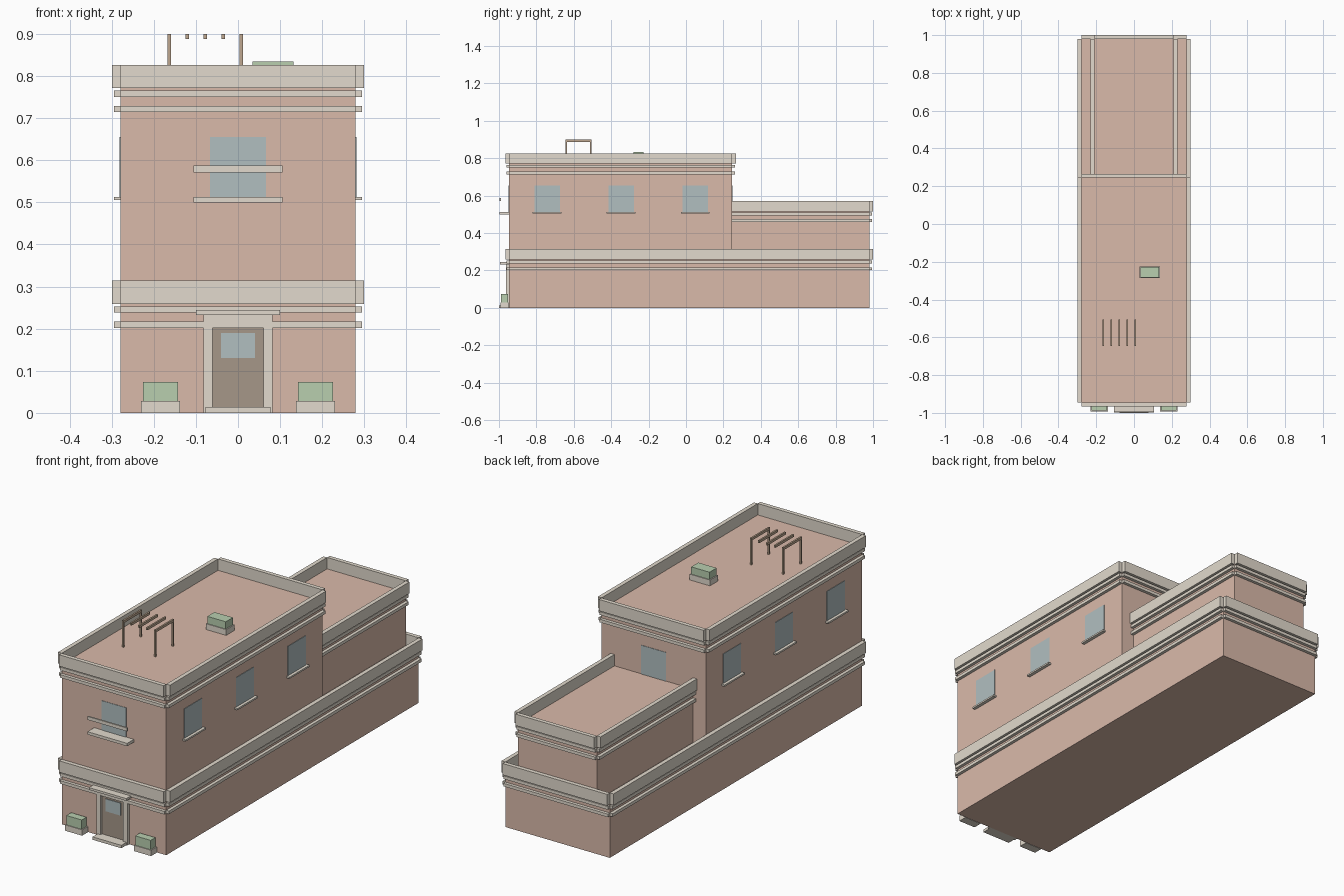
import bpy

if "Cube" in bpy.data.objects:
    bpy.data.objects.remove(bpy.data.objects["Cube"])


def material(name, rgb):
    m = bpy.data.materials.new(name)
    m.diffuse_color = (*rgb, 1)
    m.use_nodes = True
    m.node_tree.nodes["Principled BSDF"].inputs["Base Color"].default_value = m.diffuse_color
    return m


BRICK = material("brick", (0.70, 0.49, 0.40))
STONE = material("stone", (0.76, 0.70, 0.61))
GLASS = material("glass", (0.44, 0.52, 0.53))
WOOD = material("wood", (0.38, 0.31, 0.25))
TIMBER = material("timber", (0.52, 0.39, 0.28))
LEAF = material("leaf", (0.48, 0.62, 0.43))


def box(name, x, y, z, mat):
    """Box spanning the (min, max) pairs x, y, z."""
    verts = [(a, b, c) for a in x for b in y for c in z]
    faces = [(0, 1, 3, 2), (4, 6, 7, 5), (0, 4, 5, 1), (2, 3, 7, 6), (0, 2, 6, 4), (1, 5, 7, 3)]
    me = bpy.data.meshes.new(name)
    me.from_pydata(verts, [], faces)
    me.materials.append(mat)
    ob = bpy.data.objects.new(name, me)
    bpy.context.collection.objects.link(ob)
    return ob


def trim(name, hw, y0, y1, z, t):
    """Four strips hung on the outside of a block, with open corners."""
    box(name + "_front", (-hw, hw), (y0 - t, y0), z, STONE)
    box(name + "_back", (-hw, hw), (y1, y1 + t), z, STONE)
    box(name + "_left", (-hw - t, -hw), (y0, y1), z, STONE)
    box(name + "_right", (hw, hw + t), (y0, y1), z, STONE)


def storey(name, hw, y0, y1, z0, z1):
    """Brick block with a parapet and two cornice bands."""
    box(name + "_walls", (-hw, hw), (y0, y1), (z0, z1), BRICK)
    trim(name + "_parapet", hw, y0, y1, (z1, z1 + 0.055), 0.02)
    trim(name + "_upper_band", hw, y0, y1, (z1 - 0.021, z1 - 0.006), 0.015)
    trim(name + "_lower_band", hw, y0, y1, (z1 - 0.057, z1 - 0.042), 0.015)


FRONT, BACK, MID = -0.946, 0.98, 0.246

# Building masses
storey("ground_floor", 0.279, FRONT, BACK, 0, 0.259)
storey("upper_floor", 0.279, FRONT, MID, 0.259, 0.771)
storey("rear_block", 0.21, MID, BACK, 0.259, 0.516)

# Side windows with sills
for side, s in (("left", -1), ("right", 1)):
    for i, y in enumerate((-0.743, -0.347, 0.049)):
        gx = sorted((s * 0.27, s * 0.281))
        sx = sorted((s * 0.275, s * 0.295))
        box(f"{side}_window_{i}", gx, (y - 0.068, y + 0.068), (0.513, 0.655), GLASS)
        box(f"{side}_sill_{i}", sx, (y - 0.077, y + 0.077), (0.505, 0.513), STONE)

# Front window with balcony slab and rail, rear window
box("front_window", (-0.066, 0.066), (FRONT - 0.002, FRONT + 0.01), (0.513, 0.655), GLASS)
box("balcony_slab", (-0.106, 0.106), (-0.997, FRONT), (0.499, 0.513), STONE)
box("balcony_rail", (-0.106, 0.106), (-0.998, -0.99), (0.571, 0.587), STONE)
box("rear_window", (-0.066, 0.066), (MID - 0.01, MID + 0.002), (0.513, 0.655), GLASS)

# Entrance
box("door", (-0.06, 0.06), (FRONT - 0.005, FRONT + 0.01), (0.014, 0.205), WOOD)
box("door_glass", (-0.04, 0.04), (FRONT - 0.008, FRONT), (0.13, 0.19), GLASS)
for side, s in (("left", -1), ("right", 1)):
    box(f"{side}_door_jamb", sorted((s * 0.06, s * 0.082)), (-0.962, FRONT), (0, 0.205), STONE)
box("door_head", (-0.082, 0.082), (-0.962, FRONT), (0.205, 0.233), STONE)
box("door_canopy", (-0.1, 0.1), (-0.995, FRONT), (0.233, 0.244), STONE)
box("door_step", (-0.077, 0.077), (-1.0, FRONT), (0, 0.014), STONE)


def planter(name, cx, cy, hx, hy, z, h1, h2):
    box(name + "_trough", (cx - hx, cx + hx), (cy - hy, cy + hy), (z, z + h1), STONE)
    box(name + "_shrub", (cx - hx + 0.005, cx + hx - 0.005), (cy - hy + 0.004, cy + hy - 0.004),
        (z + h1, z + h2), LEAF)


# Planters by the door and on the roof
planter("left_planter", -0.184, -0.97, 0.046, 0.022, 0, 0.028, 0.073)
planter("right_planter", 0.184, -0.97, 0.046, 0.022, 0, 0.028, 0.073)
planter("roof_planter", 0.083, -0.255, 0.054, 0.031, 0.771, 0.028, 0.063)

# Roof pergola
for i in range(5):
    x = -0.163 + 0.0427 * i
    xs = (x - 0.004, x + 0.004)
    box(f"pergola_beam_{i}", xs, (-0.645, -0.505), (0.888, 0.9), TIMBER)
    if i in (0, 4):
        for j, y in enumerate((-0.641, -0.509)):
            box(f"pergola_post_{i}_{j}", xs, (y - 0.004, y + 0.004), (0.771, 0.888), TIMBER)
